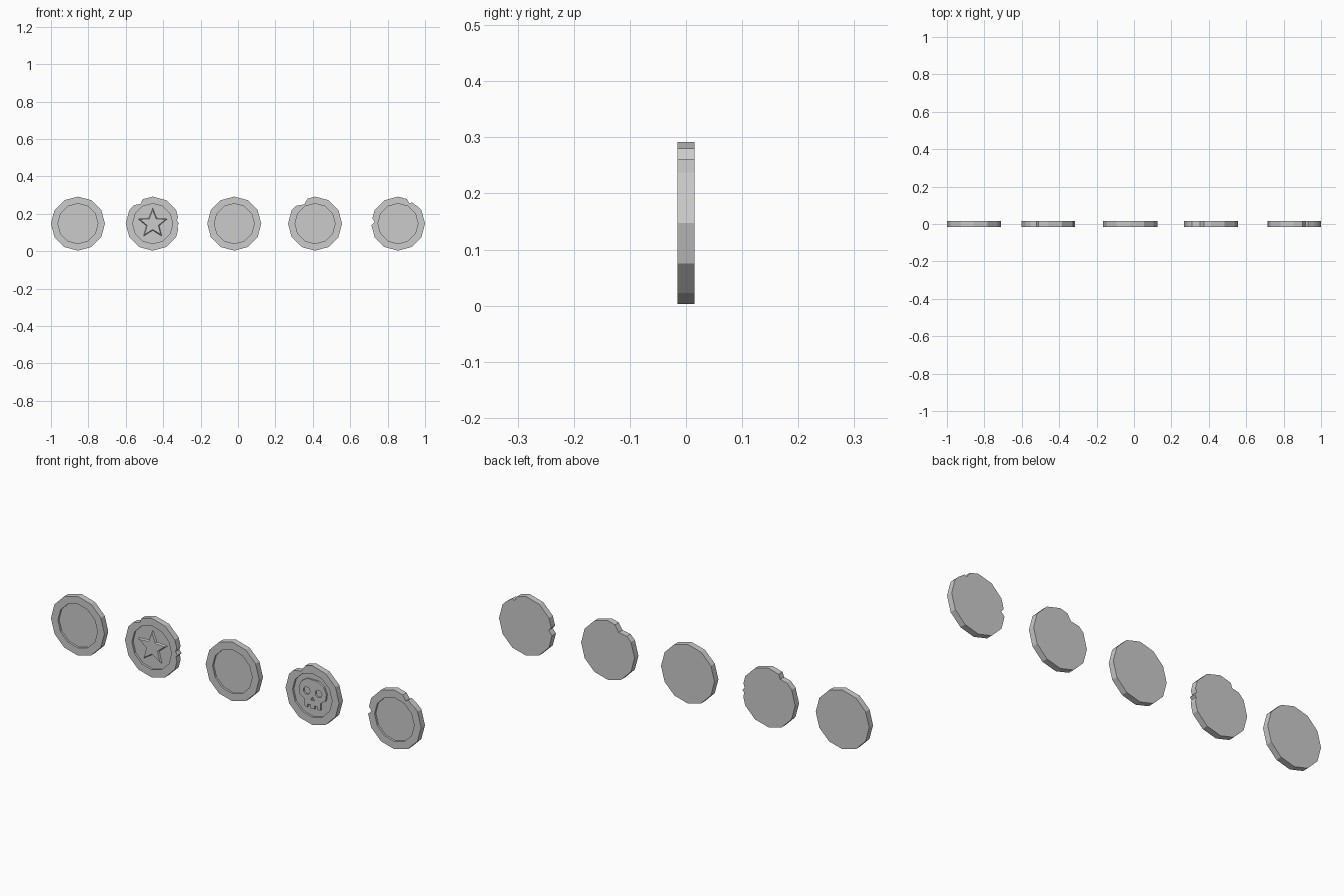
import bpy, bmesh, math

if "Cube" in bpy.data.objects:
    bpy.data.objects.remove(bpy.data.objects["Cube"])

R, R_IN = 0.1445, 0.107          # coin and recess radius
FRONT, FLOOR, BACK = -0.015, -0.005, 0.015
CZ = 0.1475
SIDES = 12


def polar(deg, r):
    a = math.radians(deg)
    return (r * math.cos(a), r * math.sin(a))


def ngon(n, r, cx=0, cz=0, start=0):
    return [(cx + x, cz + z) for x, z in (polar(start + i * 360 / n, r) for i in range(n))]


def edge_radius(deg):
    # distance from centre to the straight rim edge at this angle
    return R * math.cos(math.pi / SIDES) / math.cos(math.radians(deg % 30 - 15))


def chipped_outline(chips):
    # each chip is a run of (angle, radius factor) that replaces part of the rim
    pts = [(i * 30, R) for i in range(SIDES)]
    for chip in chips:
        lo, hi = chip[0][0], chip[-1][0]
        pts = [p for p in pts
               if not (lo <= p[0] <= hi or lo <= p[0] - 360 <= hi)]
        for a, f in chip:
            pts.append((a % 360, edge_radius(a) if f is None else R * f))
    return [polar(a, r) for a, r in sorted(pts)]


def add_loop(bm, pts, y):
    return [bm.verts.new((x, y, z)) for x, z in pts]


def wall(bm, a, b):
    n = len(a)
    for i in range(n):
        j = (i + 1) % n
        bm.faces.new((a[i], a[j], b[j], b[i]))


def fill(bm, loops):
    edges = []
    for vs in loops:
        for i in range(len(vs)):
            pair = (vs[i], vs[(i + 1) % len(vs)])
            edges.append(bm.edges.get(pair) or bm.edges.new(pair))
    bmesh.ops.triangle_fill(bm, use_beauty=True, use_dissolve=False,
                            edges=edges, normal=(0, -1, 0))


def finish(bm, name, x):
    bmesh.ops.recalc_face_normals(bm, faces=bm.faces[:])
    mesh = bpy.data.meshes.new(name)
    bm.to_mesh(mesh)
    bm.free()
    ob = bpy.data.objects.new(name, mesh)
    ob.location = (x, 0, CZ)
    bpy.context.collection.objects.link(ob)
    return ob


def coin(name, x, chips=()):
    bm = bmesh.new()
    outline = chipped_outline(chips)
    back = add_loop(bm, outline, BACK)
    front = add_loop(bm, outline, FRONT)
    lip = add_loop(bm, ngon(SIDES, R_IN), FRONT)
    floor = add_loop(bm, ngon(SIDES, R_IN), FLOOR)
    wall(bm, back, front)
    wall(bm, lip, floor)
    fill(bm, [front, lip])
    fill(bm, [back])
    bm.faces.new(floor)
    return finish(bm, name, x)


def emblem(name, x, loops, top, taper=1.0):
    # raised relief standing on the recess floor
    bm = bmesh.new()
    tops = []
    for pts in loops:
        low = add_loop(bm, pts, FLOOR)
        high = add_loop(bm, [(px * taper, pz * taper) for px, pz in pts], top)
        wall(bm, low, high)
        tops.append(high)
    fill(bm, tops)
    return finish(bm, name, x)


# Coins, left to right, with their chipped rims
coin("plain_coin", -0.856)
coin("star_coin", -0.456, [
    [(113, None), (121, 0.86), (135, None)],
    [(-13, None), (-4, 0.91), (0, 0.97), (7, 0.90), (14, None)]])
coin("middle_coin", -0.02)
coin("skull_coin", 0.412, [
    [(106, None), (120, 0.82), (137, None)]])
coin("chipped_coin", 0.8555, [
    [(40, None), (57, 0.94), (60, 0.86), (71, None)],
    [(169, None), (175, 0.86), (184, None)]])

# Star relief
star = [polar(90 + i * 36, 0.083 if i % 2 == 0 else 0.036) for i in range(10)]
emblem("star_relief", -0.456, [star], -0.013, 0.87)

# Skull relief: mirrored half profile with eye and nose holes
half = [(0.030, 0.074), (0.060, 0.055), (0.075, 0.022), (0.070, -0.012),
        (0.044, -0.028), (0.042, -0.064), (0.026, -0.064), (0.026, -0.050),
        (0.010, -0.050), (0.010, -0.067)]
skull = half + [(-x, z) for x, z in reversed(half)]
holes = [ngon(7, 0.019, s * 0.032, 0.014) for s in (-1, 1)]
nose = [(0, -0.008), (0.010, -0.026), (-0.010, -0.026)]
emblem("skull_relief", 0.412, [skull, *holes, nose], -0.013)
